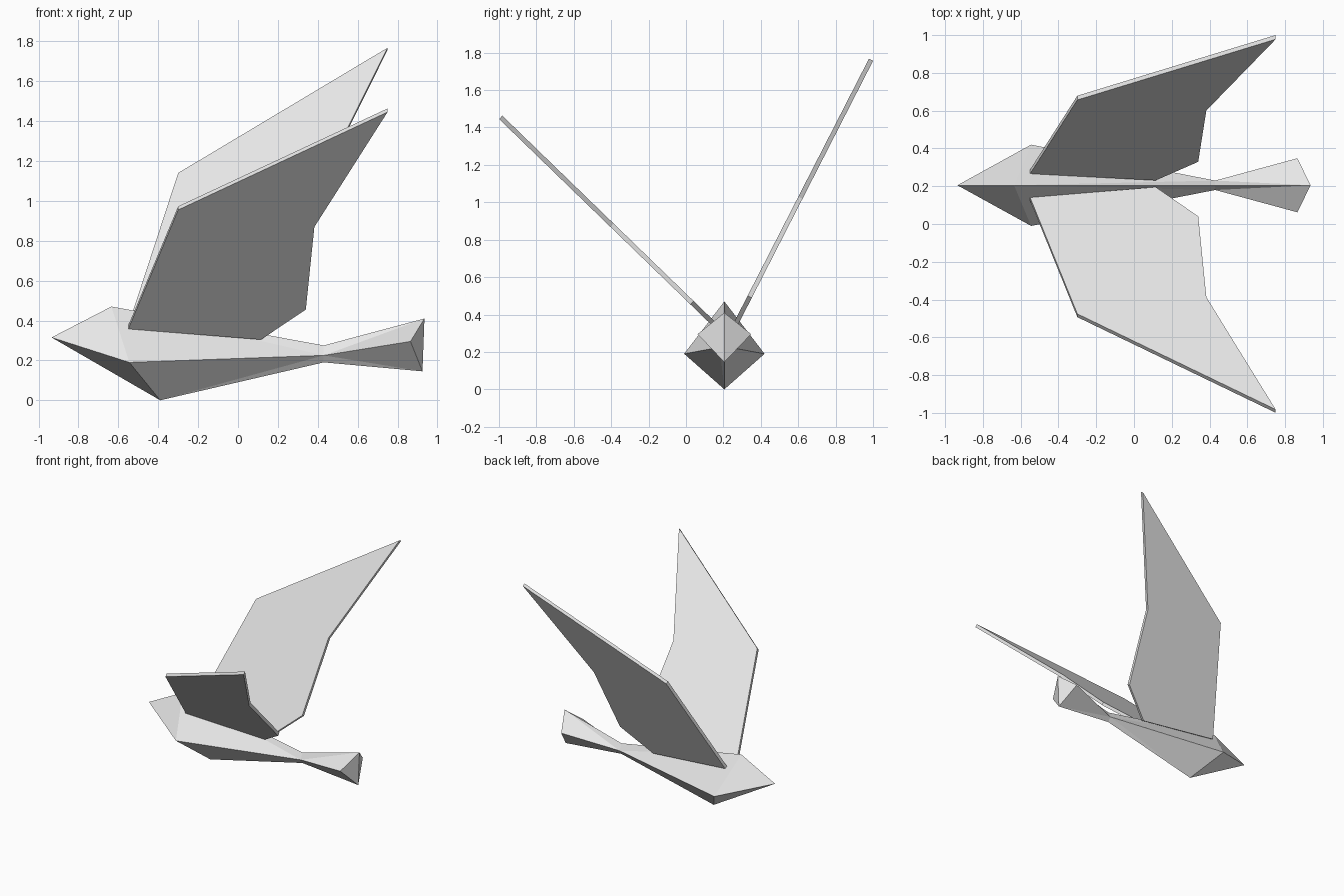
import bpy
import bmesh
import math

cube = bpy.data.objects.get("Cube")
if cube:
    bpy.data.objects.remove(cube, do_unlink=True)

# One pale paper colour for everything
paper = bpy.data.materials.new("pale_grey")
paper.use_nodes = True
colour = (0.8, 0.8, 0.8, 1.0)
paper.diffuse_color = colour
paper.node_tree.nodes["Principled BSDF"].inputs["Base Color"].default_value = colour

BODY_Y = 0.205


def make_object(name, bm):
    bmesh.ops.recalc_face_normals(bm, faces=bm.faces[:])
    mesh = bpy.data.meshes.new(name)
    bm.to_mesh(mesh)
    bm.free()
    mesh.materials.append(paper)
    obj = bpy.data.objects.new(name, mesh)
    bpy.context.collection.objects.link(obj)
    return obj


def diamond(bm, top, side, bottom):
    """Four-point section: top, left, bottom, right. top and bottom are (x, z), side is (x, half width, z)."""
    x, w, z = side
    points = [(top[0], 0, top[1]), (x, w, z), (bottom[0], 0, bottom[1]), (x, -w, z)]
    return [bm.verts.new((px, py + BODY_Y, pz)) for px, py, pz in points]


# Body: pointed nose, deep chest, narrow waist and flared tail
bm = bmesh.new()
nose = bm.verts.new((-0.935, BODY_Y, 0.315))
chest = diamond(bm, (-0.635, 0.47), (-0.545, 0.215, 0.19), (-0.39, 0.0))
waist = diamond(bm, (0.43, 0.275), (0.43, 0.025, 0.225), (0.43, 0.19))
tail = diamond(bm, (0.935, 0.41), (0.865, 0.143, 0.295), (0.925, 0.145))
for i in range(4):
    j = (i + 1) % 4
    ridge, side = (i, j) if i % 2 == 0 else (j, i)
    bm.faces.new((nose, chest[i], chest[j]))
    # Folds run from the waist sides to the ridges of the chest and tail
    for ring in (chest, tail):
        bm.faces.new((waist[side], waist[ridge], ring[ridge]))
        bm.faces.new((waist[side], ring[ridge], ring[side]))
for side in (1, 3):
    bm.faces.new((tail[0], tail[side], tail[2]))
make_object("body", bm)

# Wing outline as (x, distance along the span)
OUTLINE = [(-0.55, 0.077), (-0.30, 0.935), (0.75, 1.64),
           (0.383, 0.812), (0.34, 0.216), (0.115, 0.0)]


def make_wing(name, sign, angle, root_y, root_z):
    a = math.radians(angle)
    bm = bmesh.new()
    bm.faces.new([bm.verts.new((x, root_y + sign * s * math.cos(a),
                                root_z + s * math.sin(a))) for x, s in OUTLINE])
    wing = make_object(name, bm)
    thick = wing.modifiers.new("thickness", "SOLIDIFY")
    thick.thickness = 0.025
    thick.offset = 0.0


# Raised wings, the left one steeper
make_wing("left_wing", 1, 62.9, 0.242, 0.302)
make_wing("right_wing", -1, 44.1, 0.187, 0.313)
